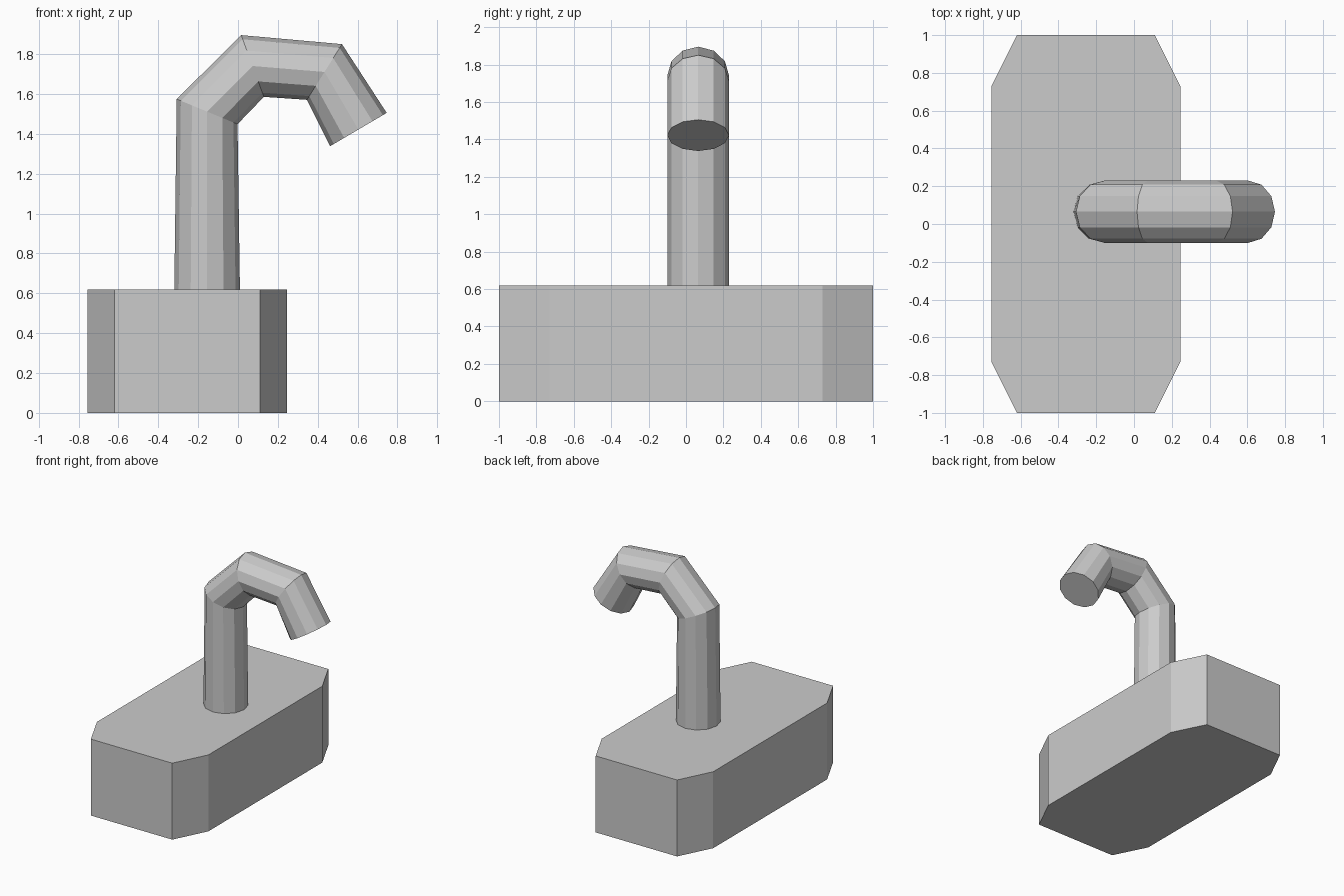
import bpy, bmesh, math
from mathutils import Vector

if "Cube" in bpy.data.objects:
    bpy.data.objects.remove(bpy.data.objects["Cube"])


def make_object(name, bm):
    bmesh.ops.recalc_face_normals(bm, faces=bm.faces)
    mesh = bpy.data.meshes.new(name)
    bm.to_mesh(mesh)
    bm.free()
    obj = bpy.data.objects.new(name, mesh)
    bpy.context.collection.objects.link(obj)
    return obj


# Base block: rectangle with cut corners, extruded upwards
def build_base(cx, half_x, half_y, cut_x, cut_y, height):
    bm = bmesh.new()
    outline = []
    for sx, sy in ((1, 1), (-1, 1), (-1, -1), (1, -1)):
        corner = [(cx + sx * half_x, sy * (half_y - cut_y)),
                  (cx + sx * (half_x - cut_x), sy * half_y)]
        outline += corner if sx * sy > 0 else corner[::-1]
    face = bm.faces.new([bm.verts.new((x, y, 0)) for x, y in outline])
    top = bmesh.ops.extrude_face_region(bm, geom=[face], use_keep_orig=True)
    verts = [v for v in top["geom"] if isinstance(v, bmesh.types.BMVert)]
    bmesh.ops.translate(bm, verts=verts, vec=(0, 0, height))
    return make_object("base_block", bm)


# Bent pipe: 12-sided rings set on the bisector of each bend
def build_pipe(path, y, radius, sides=12):
    bm = bmesh.new()
    pts = [Vector((x, 0, z)) for x, z in path]
    dirs = [(b - a).normalized() for a, b in zip(pts, pts[1:])]
    rings = []
    for i, p in enumerate(pts):
        t = (dirs[max(i - 1, 0)] + dirs[min(i, len(dirs) - 1)]).normalized()
        side = Vector((-t.z, 0, t.x))
        ring = []
        for k in range(sides):
            a = 2 * math.pi * k / sides
            ring.append(bm.verts.new(p + side * radius * math.cos(a)
                                     + Vector((0, y + radius * math.sin(a), 0))))
        rings.append(ring)
    for r0, r1 in zip(rings, rings[1:]):
        for k in range(sides):
            n = (k + 1) % sides
            bm.faces.new((r0[k], r0[n], r1[n], r1[k]))
    bm.faces.new(rings[0])
    bm.faces.new(rings[-1])
    return make_object("bent_pipe", bm)


build_base(cx=-0.255, half_x=0.5, half_y=1.0, cut_x=0.135, cut_y=0.27, height=0.62)
build_pipe([(-0.155, 0.6), (-0.155, 1.512), (0.073, 1.741),
            (0.434, 1.711), (0.604, 1.422)], y=0.065, radius=0.165)
